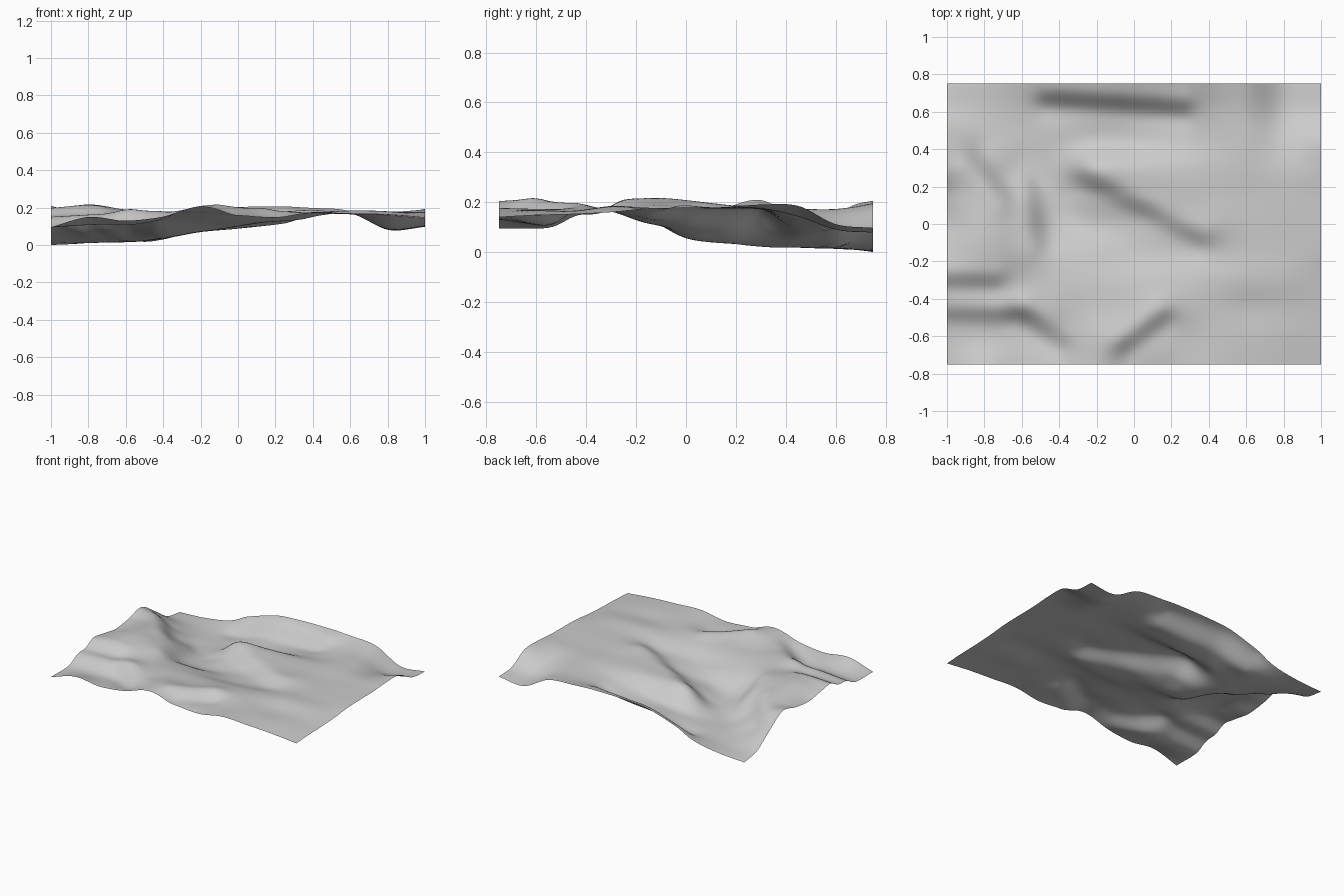
import bpy
import bmesh
import math
from mathutils import Vector

cube = bpy.data.objects.get("Cube")
if cube:
    bpy.data.objects.remove(cube, do_unlink=True)

HALF_WIDTH, HALF_DEPTH = 1.0, 0.75
UNIT = 0.001
BANK_WIDTH = 0.08

# Coarse relief: one row per step from the back edge to the front edge
RELIEF = [
    [0, 12, 45, 115, 176, 194, 200, 198, 180, 82, 97],
    [28, 14, 18, 50, 104, 120, 138, 162, 168, 92, 112],
    [125, 50, 18, 34, 72, 92, 122, 154, 174, 142, 185],
    [207, 130, 34, 42, 158, 172, 172, 172, 178, 174, 190],
    [178, 180, 108, 38, 104, 156, 176, 176, 174, 176, 180],
    [162, 208, 160, 62, 72, 106, 154, 180, 178, 176, 178],
    [182, 215, 185, 140, 125, 114, 130, 154, 176, 176, 174],
    [178, 182, 172, 172, 166, 162, 166, 172, 184, 180, 160],
    [136, 152, 165, 178, 182, 182, 182, 172, 165, 165, 152],
    [98, 112, 120, 150, 206, 186, 156, 172, 170, 165, 148],
    [95, 150, 130, 155, 205, 165, 146, 176, 168, 158, 140],
]

# Steep banks: start, end (high ground on the left), strength
BANKS = [
    ((-0.45, 0.67), (0.25, 0.62), 45),
    ((-0.25, 0.24), (0.35, -0.08), 25),
    ((-0.68, 0.15), (-0.85, 0.35), 35),
    ((-0.5, -0.1), (-0.55, 0.2), 25),
    ((-1, -0.3), (-0.75, -0.31), 35),
    ((-1, -0.48), (-0.6, -0.48), 25),
    ((-0.6, -0.48), (-0.4, -0.62), 30),
    ((-0.05, -0.65), (0.15, -0.5), 35),
]


def spline(values, t):
    """Smooth curve through evenly spaced values, t running from 0 to 1."""
    last = len(values) - 1
    pos = min(max(t, 0), 1) * last
    i = min(int(pos), last - 1)
    f = pos - i
    b, c = values[i], values[i + 1]
    a = values[i - 1] if i > 0 else 2 * b - c
    d = values[i + 2] if i + 2 <= last else 2 * c - b
    return b + f / 2 * (c - a + f * (2 * a - 5 * b + 4 * c - d
                                     + f * (3 * (b - c) + d - a)))


def bank(x, y, start, end, strength):
    """Raise the left side of a line and lower the right side."""
    line = Vector(end) - Vector(start)
    offset = Vector((x, y)) - Vector(start)
    along = offset.dot(line) / line.length
    beyond = max(-along, along - line.length, 0) / BANK_WIDTH
    side = (line.x * offset.y - line.y * offset.x) / line.length / BANK_WIDTH
    return strength * side * math.exp(-side ** 2 - beyond ** 2)


def height(x, y):
    across = (x + HALF_WIDTH) / (2 * HALF_WIDTH)
    down = (HALF_DEPTH - y) / (2 * HALF_DEPTH)
    relief = spline([spline(row, across) for row in RELIEF], down)
    return (relief + sum(bank(x, y, *b) for b in BANKS)) * UNIT


# Terrain sheet: a fine grid lifted to the relief
bm = bmesh.new()
bmesh.ops.create_grid(bm, x_segments=120, y_segments=90, size=1)
for v in bm.verts:
    v.co.x *= HALF_WIDTH
    v.co.y *= HALF_DEPTH
    v.co.z = height(v.co.x, v.co.y)
lowest = min(v.co.z for v in bm.verts)
for v in bm.verts:
    v.co.z -= lowest
for face in bm.faces:
    face.smooth = True

mesh = bpy.data.meshes.new("terrain")
bm.to_mesh(mesh)
bm.free()
terrain = bpy.data.objects.new("terrain", mesh)
bpy.context.collection.objects.link(terrain)

# Plain grey ground
grey = bpy.data.materials.new("ground_grey")
grey.use_nodes = True
colour = (0.6, 0.6, 0.6, 1)
grey.diffuse_color = colour
grey.node_tree.nodes["Principled BSDF"].inputs["Base Color"].default_value = colour
mesh.materials.append(grey)
